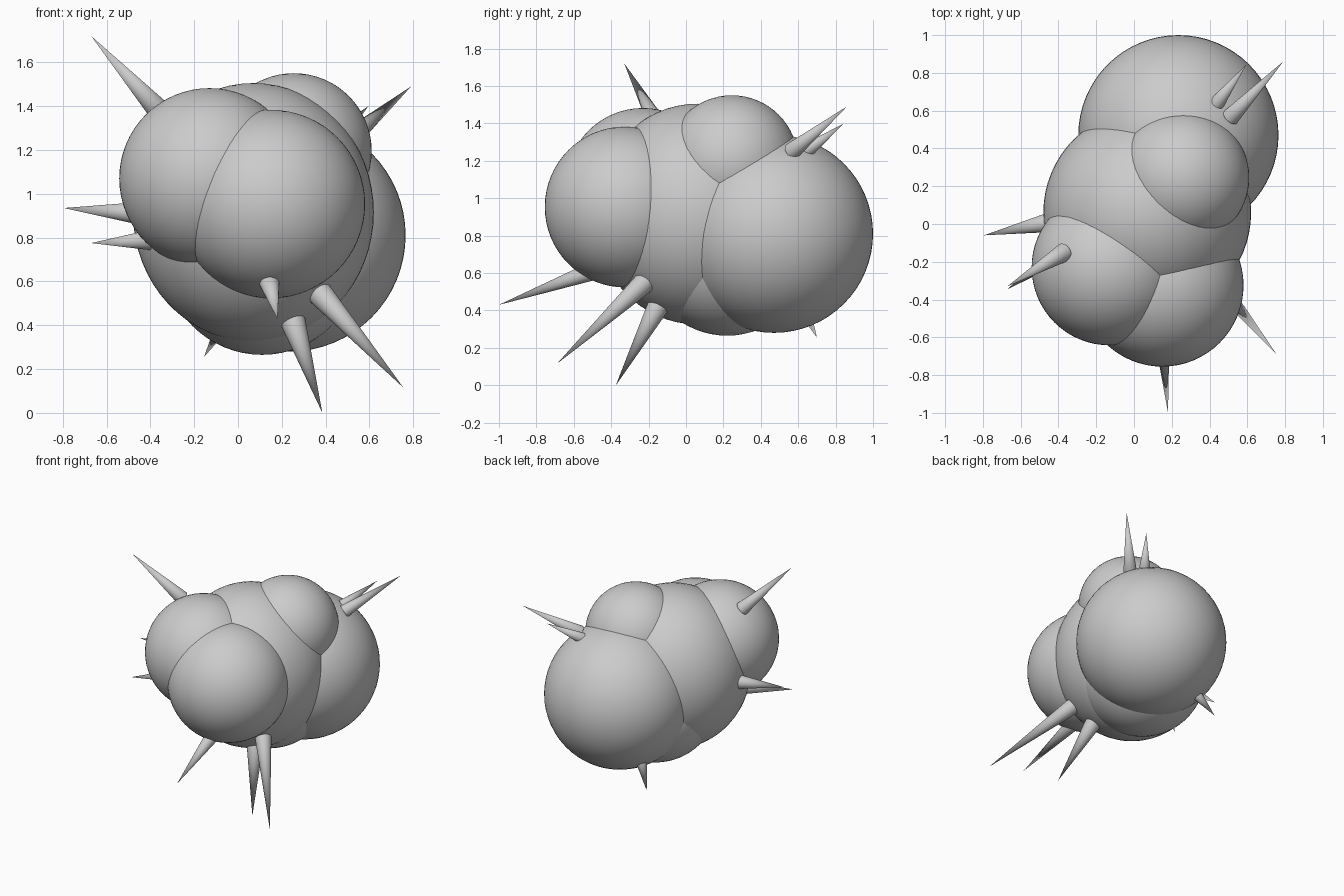
import bpy
from mathutils import Vector

if "Cube" in bpy.data.objects:
    bpy.data.objects.remove(bpy.data.objects["Cube"])


def smooth(obj):
    bpy.ops.object.shade_smooth_by_angle()
    return obj


def lump(name, centre, radii):
    """Smooth ball or slightly stretched ball."""
    bpy.ops.mesh.primitive_uv_sphere_add(segments=64, ring_count=32, radius=1, location=centre)
    obj = bpy.context.object
    obj.name = name
    obj.scale = radii if isinstance(radii, tuple) else (radii,) * 3
    return smooth(obj)


def spike(name, base, tip, radius):
    """Round cone from a base point to a sharp tip."""
    base, tip = Vector(base), Vector(tip)
    axis = tip - base
    bpy.ops.mesh.primitive_cone_add(vertices=32, radius1=radius, radius2=0,
                                    depth=axis.length, location=(base + tip) / 2)
    obj = bpy.context.object
    obj.name = name
    obj.rotation_euler = axis.to_track_quat('Z', 'Y').to_euler()
    return smooth(obj)


# Overlapping body lumps
lump("core_lump", (0.07, 0.06, 0.915), (0.55, 0.55, 0.59))
lump("bottom_lump", (0.11, 0.22, 0.715), 0.45)
lump("back_lump", (0.235, 0.47, 0.81), 0.53)
lump("top_lump", (0.255, 0.245, 1.195), 0.355)
lump("left_lump", (-0.13, -0.23, 1.07), 0.412)
lump("front_lump", (0.15, -0.325, 0.953), 0.43)

# Spikes, in small clusters around the body: base, tip, base radius
spikes = [
    ("upper_left_spike", (-0.37, -0.15, 1.39), (-0.67, -0.33, 1.72), 0.05),
    ("left_spike", (-0.44, 0.01, 0.91), (-0.795, -0.06, 0.935), 0.053),
    ("lower_left_spike", (-0.38, -0.15, 0.79), (-0.67, -0.345, 0.775), 0.05),
    ("bottom_back_spike", (-0.04, 0.61, 0.45), (-0.155, 0.70, 0.255), 0.045),
    ("front_spike", (0.14, -0.5, 0.61), (0.18, -1.0, 0.43), 0.05),
    ("right_bottom_spike", (0.36, -0.21, 0.56), (0.755, -0.69, 0.115), 0.06),
    ("bottom_spike", (0.25, -0.15, 0.42), (0.385, -0.375, 0.0), 0.058),
    ("upper_right_spike", (0.51, 0.565, 1.25), (0.79, 0.86, 1.49), 0.047),
    ("upper_back_spike", (0.44, 0.64, 1.25), (0.595, 0.845, 1.40), 0.04),
]
for args in spikes:
    spike(*args)
